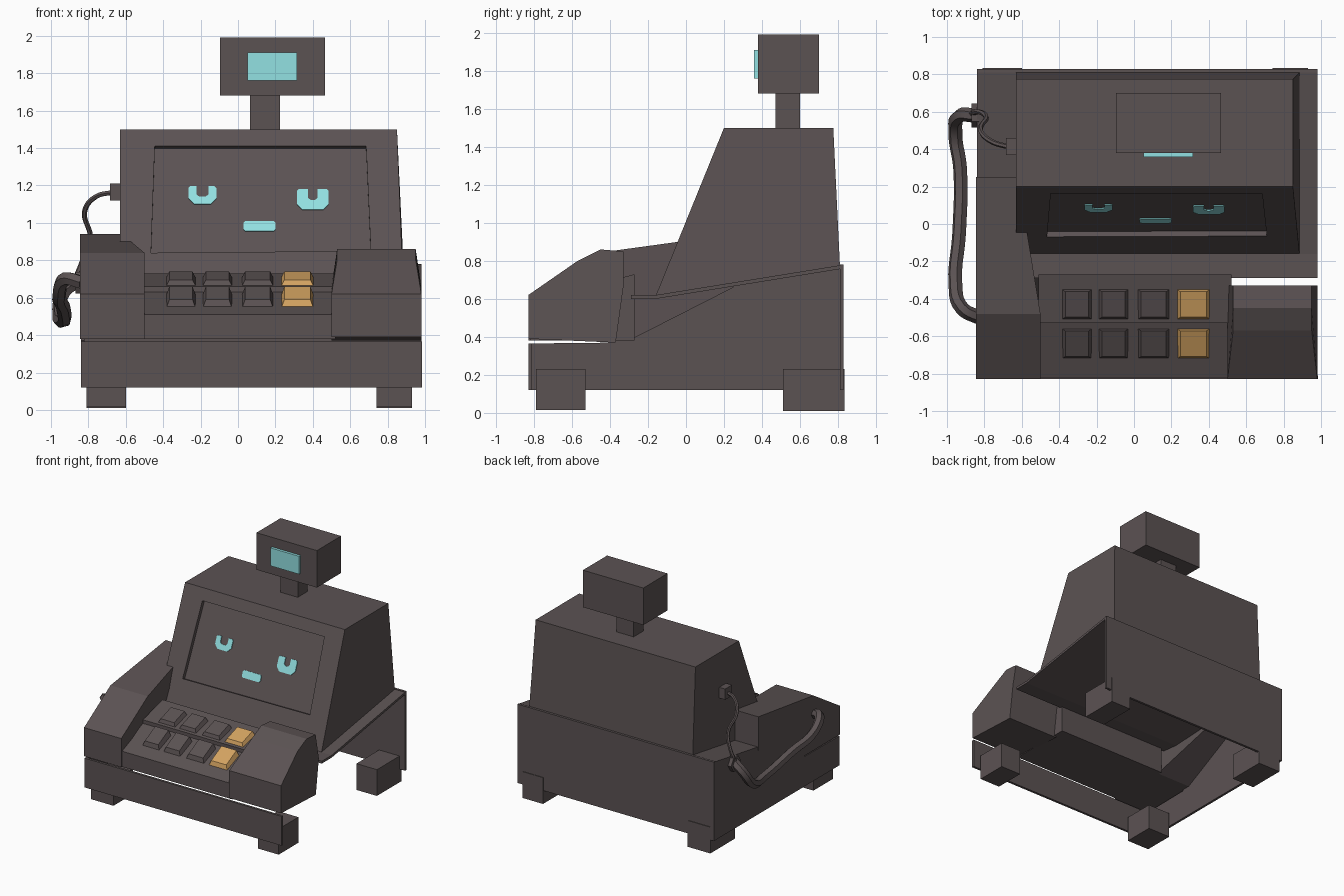
import bpy, bmesh
from mathutils import Vector

if "Cube" in bpy.data.objects:
    bpy.data.objects.remove(bpy.data.objects["Cube"])


def material(name, rgb):
    m = bpy.data.materials.new(name)
    m.diffuse_color = (*rgb, 1)
    m.use_nodes = True
    m.node_tree.nodes["Principled BSDF"].inputs["Base Color"].default_value = m.diffuse_color
    return m


BODY = material("dark_brown_grey", (0.105, 0.085, 0.086))
GLOW = material("pale_cyan", (0.29, 0.75, 0.76))
AMBER = material("amber", (0.66, 0.37, 0.12))


def finish(bm, name, mat):
    bmesh.ops.recalc_face_normals(bm, faces=bm.faces)
    me = bpy.data.meshes.new(name)
    bm.to_mesh(me)
    bm.free()
    ob = bpy.data.objects.new(name, me)
    me.materials.append(mat)
    bpy.context.collection.objects.link(ob)
    return ob


def loft(name, ring_a, ring_b, mat=BODY):
    """Closed solid between two matching rings of points."""
    bm = bmesh.new()
    a = [bm.verts.new(p) for p in ring_a]
    b = [bm.verts.new(p) for p in ring_b]
    bm.faces.new(a)
    bm.faces.new(b[::-1])
    for i in range(len(a)):
        j = (i + 1) % len(a)
        bm.faces.new((a[i], b[i], b[j], a[j]))
    return finish(bm, name, mat)


def prism(name, profile, x0, x1, mat=BODY):
    """Side profile in (y, z) stretched across x."""
    return loft(name, [(x0, y, z) for y, z in profile],
                [(x1, y, z) for y, z in profile], mat)


def box(name, x0, x1, y0, y1, z0, z1, mat=BODY):
    return prism(name, [(y0, z0), (y1, z0), (y1, z1), (y0, z1)], x0, x1, mat)


# Base shell: open underneath and on the right
box("drawer_front", -0.84, 0.985, -0.83, -0.81, 0.12, 0.365)
box("back_panel", -0.84, 0.98, 0.81, 0.83, 0.12, 0.78)
prism("left_wall", [(-0.83, 0.12), (0.83, 0.12), (0.83, 0.78), (-0.16, 0.62),
                    (-0.37, 0.62), (-0.37, 0.37), (-0.83, 0.365)], -0.84, -0.82)
prism("deck", [(-0.29, 0.6), (-0.16, 0.6), (0.83, 0.76), (0.83, 0.78),
               (-0.16, 0.62), (-0.29, 0.62)], -0.84, 0.98)
for side, x0, x1 in (("left", -0.81, -0.6), ("right", 0.74, 0.93)):
    box("front_foot_" + side, x0, x1, -0.79, -0.53, 0.015, 0.23)
    box("back_foot_" + side, x0, x1, 0.51, 0.835, 0.01, 0.23)

# Sloped keyboard with a step between the key rows
prism("keyboard", [(-0.82, 0.38), (-0.82, 0.51), (-0.53, 0.63), (-0.53, 0.66),
                   (-0.27, 0.73), (-0.27, 0.38)], -0.51, 0.52)

# Side arms
left = prism("left_arm", [(-0.83, 0.38), (-0.83, 0.62), (-0.48, 0.84), (0.25, 0.94),
                          (0.25, 0.66), (-0.3, 0.38)], -0.845, -0.5)
right = prism("right_arm", [(-0.83, 0.39), (-0.83, 0.62), (-0.57, 0.8), (-0.45, 0.86),
                            (-0.33, 0.85), (-0.33, 0.66), (-0.37, 0.37)], 0.5, 0.98)
for v in left.data.vertices:
    if v.co.y > 0.2 and v.co.x > -0.6:
        v.co.x = -0.62
for v in right.data.vertices:
    if v.co.z > 0.75:
        v.co.x = 0.53 if v.co.x < 0.7 else 0.95

# Keys: tapered blocks, last column amber
KEYS_X = [(-0.385, -0.225), (-0.19, -0.03), (0.02, 0.19), (0.23, 0.405)]
KEY_ROWS = [("lower", -0.72, -0.56, 0.54, 0.61, 0.05), ("upper", -0.51, -0.35, 0.66, 0.705, 0.035)]
for row, y0, y1, z0, z1, h in KEY_ROWS:
    for i, (x0, x1) in enumerate(KEYS_X):
        base = [(x0, y0, z0), (x1, y0, z0), (x1, y1, z1), (x0, y1, z1)]
        a, b = x0 + 0.018, x1 - 0.018
        c, d = y0 + 0.012, y1 - 0.012
        top = [(a, c, z0 + h), (b, c, z0 + h), (b, d, z1 + h), (a, d, z1 + h)]
        loft(f"key_{row}_{i + 1}", base, top, AMBER if i == 3 else BODY)

# Tower with slanted front
tower = prism("tower", [(-0.16, 0.615), (0.2, 1.5), (0.775, 1.5), (0.81, 0.775)], -0.63, 0.85)
for v in tower.data.vertices:
    if v.co.z < 1 and v.co.x > 0:
        v.co.x = 0.885
NORMAL = Vector((0, -0.926, 0.377))


def on_front(x, z, depth=0.0):
    return Vector((x, -0.16 + (z - 0.615) * 0.36 / 0.885, z)) + NORMAL * depth


# Sunken screen in the tower front
bm = bmesh.new()
bm.from_mesh(tower.data)
bm.normal_update()
face = max(bm.faces, key=lambda f: f.normal.dot(NORMAL))
bmesh.ops.inset_region(bm, faces=[face], thickness=0.1)
for v in face.verts:
    high = v.co.z > 1.1
    if v.co.x < 0:
        v.co = on_front(-0.445 if high else -0.465, 1.41 if high else 0.84)
    else:
        v.co = on_front(0.685 if high else 0.71, 1.41 if high else 0.85)
face = bmesh.ops.extrude_discrete_faces(bm, faces=[face])["faces"][0]
for v in face.verts:
    v.co -= NORMAL * 0.03
bm.to_mesh(tower.data)
bm.free()


# Face on the screen
def plate(name, outline):
    loft(name, [on_front(x, z, -0.031) for x, z in outline],
         [on_front(x, z, -0.023) for x, z in outline], GLOW)


def eye(name, x0, x1, z0, z1, arm, dip):
    c = 0.03
    plate(name, [(x0, z0 + c), (x0 + c, z0), (x1 - c, z0), (x1, z0 + c), (x1, z1 - 0.01),
                 (x1 - 0.01, z1), (x1 - arm, z1), (x1 - arm, dip + 0.012),
                 (x1 - arm - 0.015, dip), (x0 + arm + 0.015, dip), (x0 + arm, dip + 0.012),
                 (x0 + arm, z1), (x0 + 0.01, z1), (x0, z1 - 0.01)])


eye("left_eye", -0.265, -0.115, 1.11, 1.205, 0.042, 1.15)
eye("right_eye", 0.315, 0.485, 1.08, 1.19, 0.06, 1.13)
plate("mouth", [(0.03, 0.975), (0.04, 0.965), (0.19, 0.965), (0.2, 0.975),
                (0.2, 1.01), (0.19, 1.02), (0.04, 1.02), (0.03, 1.01)])

# Customer display on a stem
box("display_stem", 0.065, 0.225, 0.47, 0.6, 1.49, 1.69)
box("display_head", -0.095, 0.465, 0.38, 0.7, 1.68, 1.99)
box("display_screen", 0.05, 0.315, 0.358, 0.385, 1.76, 1.91, GLOW)


# Cables on the left side
def cable(name, points, radius):
    cu = bpy.data.curves.new(name, "CURVE")
    cu.dimensions = "3D"
    cu.bevel_depth = radius
    cu.bevel_resolution = 1
    cu.resolution_u = 5
    cu.use_fill_caps = True
    sp = cu.splines.new("BEZIER")
    sp.bezier_points.add(len(points) - 1)
    for bp, p in zip(sp.bezier_points, points):
        bp.co = p
        bp.handle_left_type = bp.handle_right_type = "AUTO"
    cu.materials.append(BODY)
    ob = bpy.data.objects.new(name, cu)
    bpy.context.collection.objects.link(ob)
    bpy.ops.object.select_all(action="DESELECT")
    ob.select_set(True)
    bpy.context.view_layer.objects.active = ob
    bpy.ops.object.convert(target="MESH")
    bpy.ops.object.shade_smooth_by_angle()


box("cable_plug", -0.685, -0.625, 0.37, 0.46, 1.12, 1.21)
cable("thin_cable", [(-0.66, 0.41, 1.165), (-0.76, 0.44, 1.14), (-0.82, 0.5, 1.06),
                     (-0.79, 0.57, 0.92), (-0.83, 0.6, 0.8), (-0.87, 0.59, 0.7)], 0.014)
cable("cable_socket", [(-0.83, 0.58, 0.68), (-0.87, 0.58, 0.68)], 0.065)
cable("thick_cable", [(-0.85, 0.58, 0.69), (-0.93, 0.58, 0.63), (-0.955, 0.48, 0.5),
                      (-0.93, 0.3, 0.48), (-0.935, -0.05, 0.55), (-0.955, -0.32, 0.62),
                      (-0.92, -0.45, 0.7), (-0.83, -0.5, 0.68)], 0.038)
